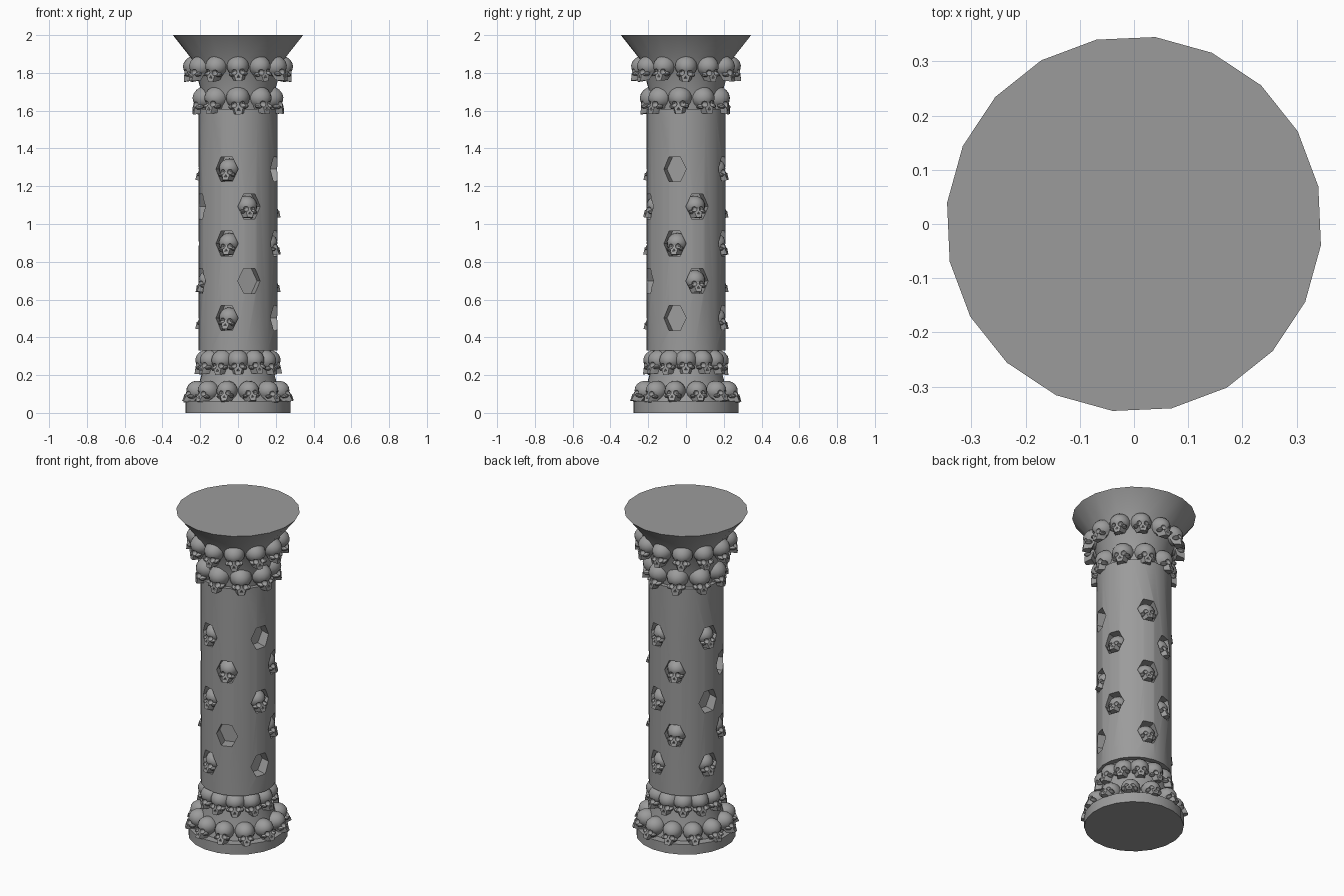
import bpy, bmesh, random
from math import sin, cos, pi, radians
from mathutils import Matrix, Vector

if "Cube" in bpy.data.objects:
    bpy.data.objects.remove(bpy.data.objects["Cube"])

random.seed(4)
SIDES, OFFSET = 20, radians(11.5)

stone = bpy.data.materials.new("dark_stone")
stone.diffuse_color = (.33, .33, .33, 1)
stone.use_nodes = True
stone.node_tree.nodes["Principled BSDF"].inputs["Base Color"].default_value = stone.diffuse_color


def make_object(name, bm):
    bmesh.ops.recalc_face_normals(bm, faces=bm.faces)
    me = bpy.data.meshes.new(name)
    bm.to_mesh(me)
    bm.free()
    me.materials.append(stone)
    ob = bpy.data.objects.new(name, me)
    bpy.context.collection.objects.link(ob)
    return ob


def smooth(ob, angle):
    for p in ob.data.polygons:
        p.use_smooth = True
    ob.data.set_sharp_from_angle(angle=radians(angle))


def carve(ob, cutter):
    """Subtract the cutter, bake the result and remove the cutter."""
    mod = ob.modifiers.new("carve", 'BOOLEAN')
    mod.operation, mod.solver, mod.object = 'DIFFERENCE', 'EXACT', cutter
    mod.use_self = True
    cutter.hide_render = True
    deps = bpy.context.evaluated_depsgraph_get()
    me = bpy.data.meshes.new_from_object(ob.evaluated_get(deps))
    ob.modifiers.clear()
    ob.data = me
    bpy.data.objects.remove(cutter)


def revolve(name, profile):
    """Closed turned solid from (radius, height) points."""
    bm = bmesh.new()
    rings = [[bm.verts.new((r * cos(OFFSET + 2 * pi * k / SIDES),
                            r * sin(OFFSET + 2 * pi * k / SIDES), z))
              for k in range(SIDES)] for r, z in profile]
    for a, b in zip(rings, rings[1:]):
        for k in range(SIDES):
            n = (k + 1) % SIDES
            bm.faces.new((a[k], a[n], b[n], b[k]))
    bm.faces.new(rings[0][::-1])
    bm.faces.new(rings[-1])
    return make_object(name, bm)


def ball(bm, centre, size, u=14, v=9):
    m = Matrix.Translation(centre) @ Matrix.Diagonal((*size, 1))
    bmesh.ops.create_uvsphere(bm, u_segments=u, v_segments=v, radius=1, matrix=m)


def place(angle, radius, z, tilt=0.0, roll=0.0, scale=1.0):
    """Local -y faces outward at the given angle around the column."""
    a = radians(angle)
    return (Matrix.Translation((radius * cos(a), radius * sin(a), z))
            @ Matrix.Rotation(a + pi / 2, 4, 'Z')
            @ Matrix.Rotation(radians(tilt), 4, 'X')
            @ Matrix.Rotation(radians(roll), 4, 'Y') @ Matrix.Scale(scale, 4))


# Base, shaft and flared capital
base = revolve("base", [(.28, 0), (.28, .062), (.235, .064), (.195, .2), (.175, .34)])
shaft = revolve("shaft", [(.21, .33), (.21, 1.61)])
capital = revolve("capital", [(.185, 1.6), (.19, 1.68), (.215, 1.77), (.252, 1.88), (.347, 2.0)])

# Hexagonal niches: five staggered rows of four
niches = [(row, (-107 if row % 2 == 0 else -73) + 90 * k, 1.29 - .197 * row)
          for row in range(5) for k in range(4)]
bm = bmesh.new()
for row, angle, z in niches:
    m = place(angle, 0, z)
    inner, outer = [[bm.verts.new(m @ Vector((.062 * cos(k * pi / 3), y, .076 * sin(k * pi / 3))))
                     for k in range(6)] for y in (-.14, -.27)]
    bm.faces.new(inner)
    bm.faces.new(outer[::-1])
    for k in range(6):
        n = (k + 1) % 6
        bm.faces.new((inner[k], outer[k], outer[n], inner[n]))
carve(shaft, make_object("niche_cutter", bm))
for ob in (base, shaft, capital):
    smooth(ob, 30)

# Skull: cranium, wedge-shaped face, cheekbones
bm = bmesh.new()
ball(bm, (0, .04, .07), (.51, .57, .48))
face = bmesh.ops.create_cube(bm, size=1)["verts"]
for v in face:
    top = v.co.z > 0
    front = v.co.y < 0
    v.co = ((.5 if front else .85) * v.co.x if top else (.24 if front else .5) * v.co.x,
            (-.5 if top else -.6) if front else (.1 if top else -.2),
            -.08 if top else -.55)
for s in (-1, 1):
    ball(bm, (s * .3, -.33, -.26), (.13, .19, .1), 8, 5)
skull = make_object("skull", bm)

# Eye sockets and nose cavity
bm = bmesh.new()
for s in (-1, 1):
    ball(bm, (s * .19, -.52, -.14), (.14, .2, .13), 10, 6)
bmesh.ops.create_cone(bm, cap_ends=True, segments=4, radius1=.08, radius2=.015, depth=.16,
                      matrix=Matrix.Translation((0, -.57, -.31)))
carve(skull, make_object("socket_cutter", bm))
smooth(skull, 40)
skull_mesh = skull.data
bpy.data.objects.remove(skull)


def add_skull(name, matrix):
    ob = bpy.data.objects.new(name, skull_mesh)
    ob.matrix_world = matrix
    bpy.context.collection.objects.link(ob)


# Skull rings: name, count, start angle, radius, height, tilt, scale
for name, n, start, r, z, tilt, size in [
        ("capital_upper_skull", 12, -90, .228, 1.828, 8, .117),
        ("capital_lower_skull", 9, -90, .177, 1.66, 6, .125),
        ("base_upper_skull", 12, -90, .165, .272, 4, .114),
        ("base_lower_skull", 12, -75, .225, .11, -10, .11)]:
    for k in range(n):
        add_skull(name, place(start + 360 * k / n, r, z, tilt + random.uniform(-4, 4),
                              random.uniform(-5, 5), size))

# Skulls resting in the niches, with a few left empty
empty = {(0, -17), (1, 197), (2, 163), (3, -73), (4, -17)}
for row, angle, z in niches:
    if (row, angle) not in empty:
        add_skull("niche_skull", place(angle, .16, z - .004, -6, random.uniform(-4, 4), .11))
